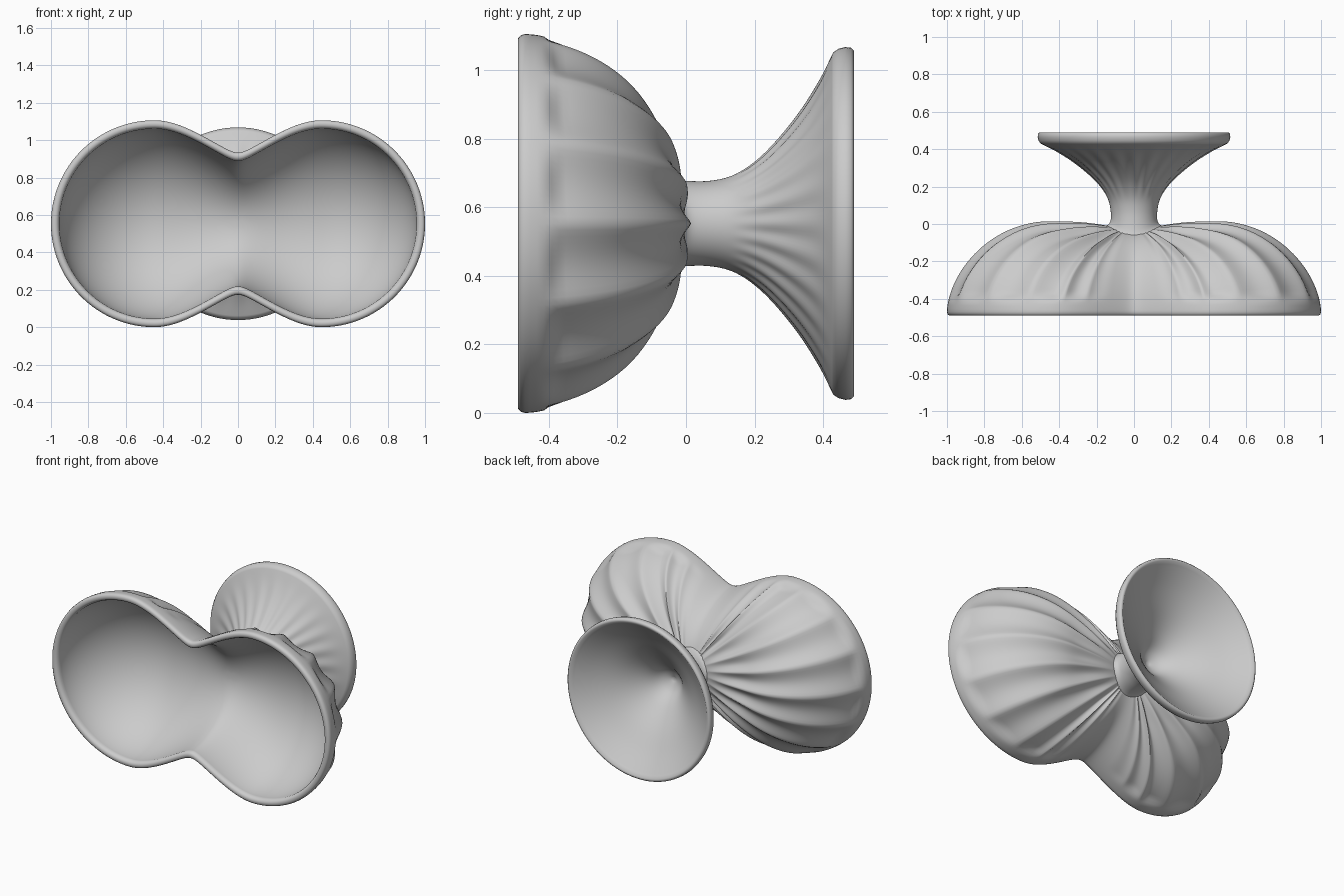
import bpy, bmesh
from math import sin, cos, pi, hypot, exp, sqrt

if "Cube" in bpy.data.objects:
    bpy.data.objects.remove(bpy.data.objects["Cube"])

CZ = 0.553            # height of the shared axis
C, R = 0.447, 0.553   # lobe centre and lobe radius
WAIST = 0.38
RIB = pi / 7          # angle between ridges on a lobe


def smooth(a, b, v):
    t = max(0.0, min(1.0, (v - a) / (b - a)))
    return t * t * (3 - 2 * t)


def half_height(x, off):
    """Half height between the lobes: two circles with a rounded valley."""
    soft = WAIST + (R - WAIST) * smooth(0, C, abs(x))
    e = C - sqrt(R * R - WAIST * WAIST)
    ax = min(C, hypot(x, e))
    return 0.5 * soft + 0.5 * sqrt(R * R - (C - ax) ** 2) - off


def outline(off):
    """Peanut outline as (x, z, rib angle), two arcs joined by two waists."""
    pts, n = [], 84
    for side in (1, -1):
        for i in range(n):
            a = -pi / 2 + pi * i / n
            pts.append((side * (C + (R - off) * cos(a)), side * (R - off) * sin(a), a))
        for i in range(n):
            x = C - 2 * C * i / n
            a = pi / 2 + pi / 2 * (C - abs(x)) / C
            pts.append((side * x, side * half_height(x, off), a))
    return pts


def dome_ring(s, off, depth, ribbed):
    ring = []
    for ox, oz, a in outline(off):
        x, z = s * ox, s * oz
        if abs(x) < C:
            t = abs(z) / half_height(x, off)
        else:
            t = hypot(abs(x) - C, z) / (R - off)
        h = max(0.0, 1 - t * t) ** 0.58
        y = -0.47 + depth * h - 0.04 * exp(-(x / 0.2) ** 2) * h
        if ribbed:
            cx = max(-C, min(C, x))
            nx, ny, nz = x - cx, y + 0.47, z
            d = hypot(nx, ny, nz) or 1
            k = -0.03 * (sqrt(sin(pi * a / RIB) ** 2 + 0.015) - 0.12)
            k *= smooth(-0.42, -0.36, y) * smooth(0.12, 0.45, s) * smooth(0.1, 0.42, abs(ox))
            x, y, z = x + k * nx / d, y + k * ny / d, z + k * nz / d
        ring.append((x, y, z + CZ))
    return ring


def loft(name, rings, cap_start=True):
    bm = bmesh.new()
    rows = [[bm.verts.new(p) for p in r] for r in rings]
    for a, b in zip(rows, rows[1:]):
        n = len(a)
        for i in range(n):
            j = (i + 1) % n
            bm.faces.new((a[i], a[j], b[j], b[i]))
    if cap_start:
        bm.faces.new(rows[0])
    bm.faces.new(rows[-1])
    bmesh.ops.recalc_face_normals(bm, faces=bm.faces)
    me = bpy.data.meshes.new(name)
    bm.to_mesh(me)
    bm.free()
    ob = bpy.data.objects.new(name, me)
    bpy.context.collection.objects.link(ob)
    bpy.ops.object.select_all(action='DESELECT')
    ob.select_set(True)
    bpy.context.view_layer.objects.active = ob
    bpy.ops.object.shade_smooth_by_angle(angle=1.2)


# Double-lobed bowl: ribbed outside, rounded lip, smooth inside
WALL = 0.045
steps = [sin(pi / 2 * i / 40) for i in range(1, 41)]
rings = [dome_ring(s, 0, 0.485, True) for s in steps]
for off, y in ((0.003, -0.482), (0.012, -0.49), (0.028, -0.49), (0.038, -0.483)):
    rings.append([(x, y, z + CZ) for x, z, a in outline(off)])
rings += [dome_ring(s, WALL, 0.44, False) for s in reversed(steps)]
loft("double_bowl", rings)


# Stem and flared hollow foot, turned about the y axis
def curve(points, sub=6):
    """Catmull-Rom through the profile points."""
    p = [points[0]] + points + [points[-1]]
    out = []
    for i in range(1, len(p) - 2):
        for k in range(sub):
            t = k / sub
            out.append(tuple(0.5 * (2 * b + (c - a) * t + (2 * a - 5 * b + 4 * c - d) * t * t
                                    + (3 * b - a - 3 * c + d) * t ** 3)
                             for a, b, c, d in zip(*p[i - 1:i + 3])))
    return out + [points[-1]]


outer = [(-0.022, 0.18), (-0.008, 0.145), (0.02, 0.125), (0.08, 0.126), (0.14, 0.142),
         (0.2, 0.18), (0.26, 0.238), (0.33, 0.325), (0.39, 0.42), (0.43, 0.5)]
edge = [(0.445, 0.51), (0.465, 0.515), (0.482, 0.513), (0.49, 0.505), (0.489, 0.494)]
inner = [(0.475, 0.478), (0.4, 0.38), (0.31, 0.25), (0.22, 0.14), (0.15, 0.07), (0.12, 0.01)]


def turned(y, r, flute=0.0, drop=0.0):
    """Ring of the foot; drop lets the fillet sink into the valley of the bowl."""
    ring, n = [], 192
    for i in range(n):
        a = 2 * pi * i / n
        k = flute * smooth(0.12, 0.3, y) * (1 - smooth(0.36, 0.43, y))
        rr = r - k * sin(12 * a) ** 2
        yy = y - drop * sin(a) ** 2 * (1 - smooth(-0.022, 0.05, y))
        ring.append((rr * cos(a), yy, CZ + rr * sin(a)))
    return ring


loft("stem_and_foot", [turned(y, r, 0.01, 0.075) for y, r in curve(outer)]
     + [turned(y, r) for y, r in edge + curve(inner)], cap_start=False)
